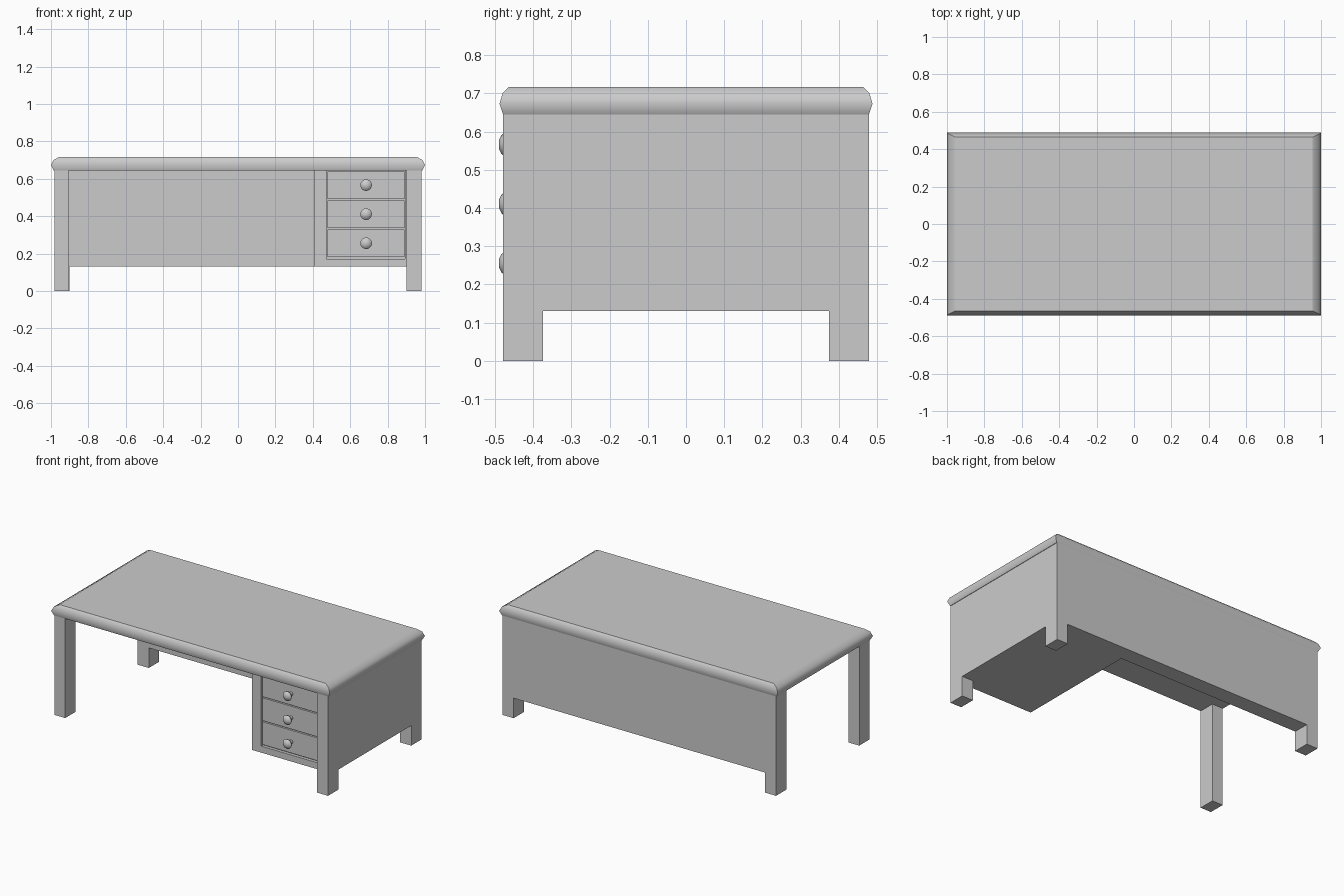
import bpy
import bmesh
import math
from mathutils import Matrix, Vector

cube = bpy.data.objects.get("Cube")
if cube:
    bpy.data.objects.remove(cube, do_unlink=True)

# One plain grey for the whole desk
grey = bpy.data.materials.new("desk grey")
grey.use_nodes = True
colour = (0.6, 0.6, 0.6, 1)
grey.diffuse_color = colour
grey.node_tree.nodes["Principled BSDF"].inputs["Base Color"].default_value = colour

UNDER = 0.645   # underside of the desktop
SKIRT = 0.13    # lower edge of the panels
FRONT = -0.44   # recessed face of the drawer cabinet


def finish(name, bm):
    bmesh.ops.recalc_face_normals(bm, faces=bm.faces)
    mesh = bpy.data.meshes.new(name)
    bm.to_mesh(mesh)
    bm.free()
    mesh.materials.append(grey)
    obj = bpy.data.objects.new(name, mesh)
    bpy.context.collection.objects.link(obj)
    return obj


def box(name, low, high):
    low, high = Vector(low), Vector(high)
    bm = bmesh.new()
    bmesh.ops.create_cube(bm, size=1)
    bmesh.ops.scale(bm, vec=high - low, verts=bm.verts)
    bmesh.ops.translate(bm, vec=(low + high) / 2, verts=bm.verts)
    return finish(name, bm)


# Desktop: stacked rectangles give the rounded edge, mitred at the corners
bm = bmesh.new()
rings = []
for x, y, z in ((0.985, 0.479, UNDER), (1.0, 0.488, 0.673),
                (0.987, 0.48, 0.70), (0.955, 0.464, 0.717)):
    rings.append([bm.verts.new((sx * x, sy * y, z))
                  for sx, sy in ((-1, -1), (1, -1), (1, 1), (-1, 1))])
caps = [bm.faces.new(rings[0]), bm.faces.new(rings[-1])]
for a, b in zip(rings, rings[1:]):
    for i in range(4):
        j = (i + 1) % 4
        bm.faces.new((a[i], a[j], b[j], b[i])).smooth = True
for edge in bm.edges:
    mitre = abs(edge.verts[0].co.z - edge.verts[1].co.z) > 0.005
    edge.smooth = not (mitre or any(f in caps for f in edge.link_faces))
finish("desktop", bm)

# Back panel with its two legs, and the cabinet side panel, as outlines
def apron(name, half, leg, thickness, place):
    """Panel outline with a foot at each end, extruded by its thickness."""
    outline = [(-half, 0), (leg - half, 0), (leg - half, SKIRT),
               (half - leg, SKIRT), (half - leg, 0), (half, 0),
               (half, UNDER), (-half, UNDER)]
    bm = bmesh.new()
    face = bm.faces.new([bm.verts.new(place(u, 0, z)) for u, z in outline])
    solid = bmesh.ops.extrude_face_region(bm, geom=[face])
    moved = [v for v in solid["geom"] if isinstance(v, bmesh.types.BMVert)]
    bmesh.ops.translate(bm, verts=moved, vec=Vector(place(0, thickness, 0)) - Vector(place(0, 0, 0)))
    return finish(name, bm)


apron("back_panel_and_legs", 0.982, 0.08, 0.105, lambda u, d, z: (u, 0.479 - d, z))
apron("side_panel_and_legs", 0.479, 0.105, 0.08, lambda u, d, z: (0.982 - d, u, z))
box("front_right_leg", (-0.982, -0.479, 0), (-0.905, -0.374, UNDER))

# Drawer cabinet: body and the frame around the drawer opening
LEFT, RIGHT, BOTTOM = 0.473, 0.893, 0.172
box("cabinet_body", (0.41, FRONT + 0.02, SKIRT), (0.902, 0.374, UNDER))
box("cabinet_inner_stile", (0.41, FRONT, SKIRT), (LEFT, FRONT + 0.02, UNDER))
box("cabinet_outer_stile", (RIGHT, FRONT, SKIRT), (0.902, FRONT + 0.02, UNDER))
box("cabinet_bottom_rail", (LEFT, FRONT, SKIRT), (RIGHT, FRONT + 0.02, BOTTOM))


def knob(name, x, z):
    """Turned knob: a lathe profile of radius and depth, spun about y."""
    profile = ((0, -0.490), (0.010, -0.490), (0.024, -0.483), (0.031, -0.475),
               (0.028, -0.466), (0.014, -0.460), (0.012, FRONT + 0.01))
    bm = bmesh.new()
    points = [bm.verts.new((r, y, 0)) for r, y in profile]
    edges = [bm.edges.new(pair) for pair in zip(points, points[1:])]
    bmesh.ops.spin(bm, geom=points + edges, cent=(0, 0, 0), axis=(0, 1, 0),
                   angle=2 * math.pi, steps=20)
    bmesh.ops.remove_doubles(bm, verts=bm.verts, dist=0.0005)
    bmesh.ops.transform(bm, matrix=Matrix.Translation((x, 0, z)), verts=bm.verts)
    obj = finish(name, bm)
    bpy.ops.object.select_all(action="DESELECT")
    obj.select_set(True)
    bpy.context.view_layer.objects.active = obj
    bpy.ops.object.shade_smooth_by_angle(angle=math.radians(50))


# Three drawers, set slightly back in the opening
for i, part in enumerate(("bottom", "middle", "top")):
    z = 0.181 + i * 0.1555
    box(part + "_drawer", (LEFT + 0.006, FRONT + 0.007, z),
        (RIGHT - 0.004, FRONT + 0.03, z + 0.148))
    knob(part + "_knob", 0.685, z + 0.074)
